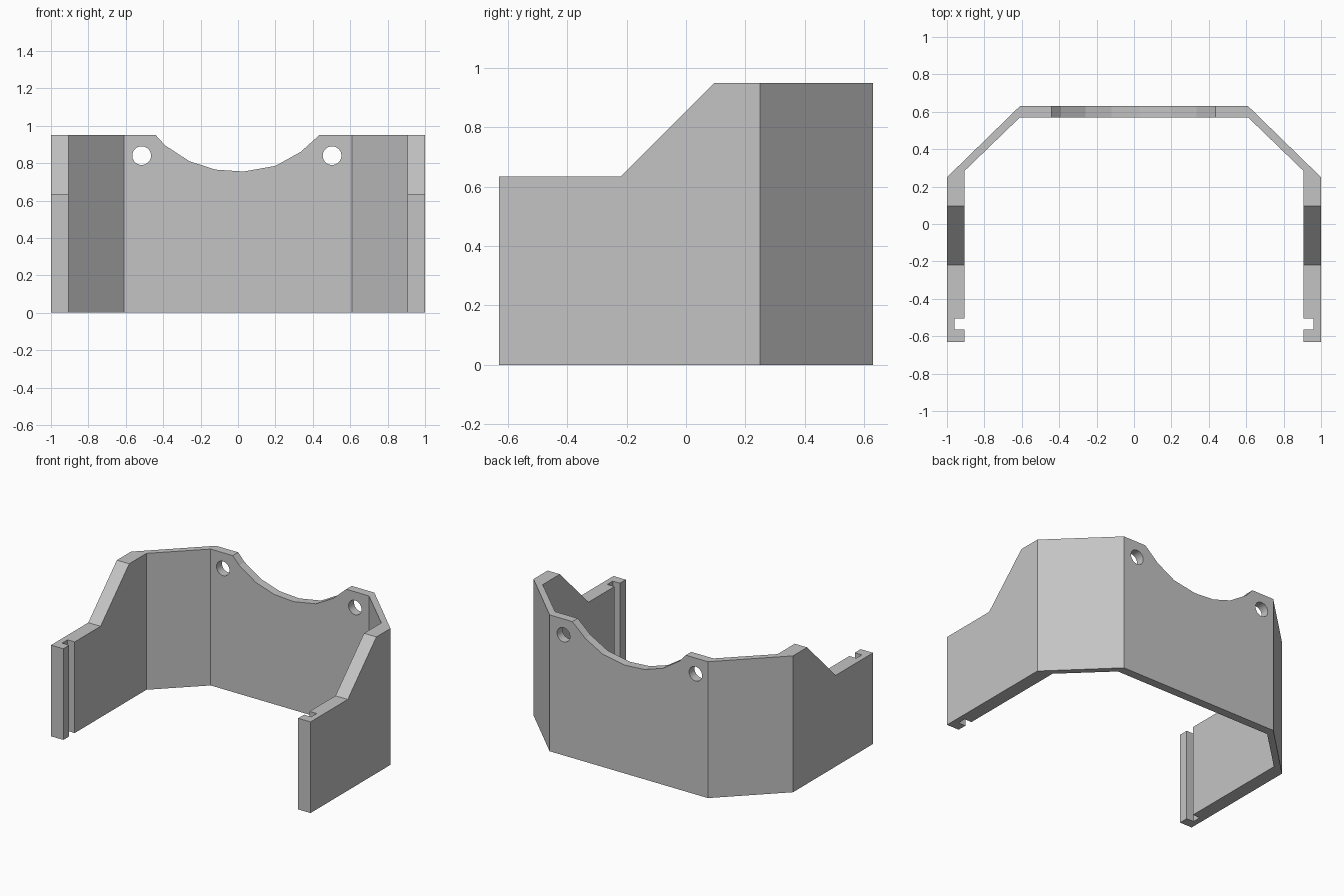
import bpy
import bmesh
from math import cos, sin, tau
from mathutils import Vector

cube = bpy.data.objects.get("Cube")
if cube:
    bpy.data.objects.remove(cube, do_unlink=True)

grey = bpy.data.materials.new("plain grey")
grey.use_nodes = True
colour = (0.55, 0.55, 0.55, 1)
grey.diffuse_color = colour
grey.node_tree.nodes["Principled BSDF"].inputs["Base Color"].default_value = colour


def prism(name, points, axis, start, end):
    """Extrude a 2D outline along an axis: 0 = x, 1 = y, 2 = z."""
    bm = bmesh.new()
    verts = []
    for point in points:
        co = list(point)
        co.insert(axis, start)
        verts.append(bm.verts.new(co))
    face = bm.faces.new(verts)
    step = Vector((0, 0, 0))
    step[axis] = end - start
    out = bmesh.ops.extrude_face_region(bm, geom=[face])
    moved = [v for v in out["geom"] if isinstance(v, bmesh.types.BMVert)]
    bmesh.ops.translate(bm, verts=moved, vec=step)
    bmesh.ops.recalc_face_normals(bm, faces=bm.faces)
    mesh = bpy.data.meshes.new(name)
    bm.to_mesh(mesh)
    bm.free()
    mesh.materials.append(grey)
    obj = bpy.data.objects.new(name, mesh)
    bpy.context.collection.objects.link(obj)
    return obj


def mirrored(half):
    return half + [(-x, y) for x, y in reversed(half)]


# Folded wall, with a full-height slot near each free end
outer = [(1, -0.63), (1, 0.25), (0.61, 0.63)]
inner = [(0.61, 0.57), (0.905, 0.285), (0.905, -0.505), (0.96, -0.505),
         (0.96, -0.565), (0.905, -0.565), (0.905, -0.63)]
outline = mirrored(outer) + mirrored(inner[::-1])[::-1]
wall = prism("folded_wall", outline, 2, 0, 0.95)

# Lowered front of the side walls
step_cut = [(-1, 0.635), (-0.22, 0.635), (0.095, 0.95), (0.145, 1), (-1, 1)]
cutters = [prism("side_step_cutter", step_cut, 0, -1.2, 1.2)]

# Curved dip in the back wall
dip = [(-0.48, 1), (-0.44, 0.95), (-0.39, 0.895), (-0.26, 0.81), (-0.12, 0.765),
       (0.03, 0.755), (0.2, 0.785), (0.335, 0.86), (0.435, 0.95), (0.49, 1)]
cutters.append(prism("back_dip_cutter", dip, 1, 0.45, 0.75))

# Round holes on either side of the dip
for x in (-0.515, 0.503):
    ring = [(x + 0.05 * cos(tau * i / 32), 0.84 + 0.05 * sin(tau * i / 32))
            for i in range(32)]
    cutters.append(prism("hole_cutter", ring, 1, 0.45, 0.75))

# Cut the openings and bake the result
for cutter in cutters:
    cutter.hide_render = True
    mod = wall.modifiers.new(cutter.name, "BOOLEAN")
    mod.operation = "DIFFERENCE"
    mod.solver = "EXACT"
    mod.object = cutter
bpy.context.view_layer.update()
graph = bpy.context.evaluated_depsgraph_get()
baked = bpy.data.meshes.new_from_object(wall.evaluated_get(graph))
wall.modifiers.clear()
wall.data = baked
for cutter in cutters:
    bpy.data.objects.remove(cutter, do_unlink=True)

# Smooth only the hole rims
bpy.context.view_layer.objects.active = wall
wall.select_set(True)
bpy.ops.object.shade_smooth_by_angle(angle=0.2)
